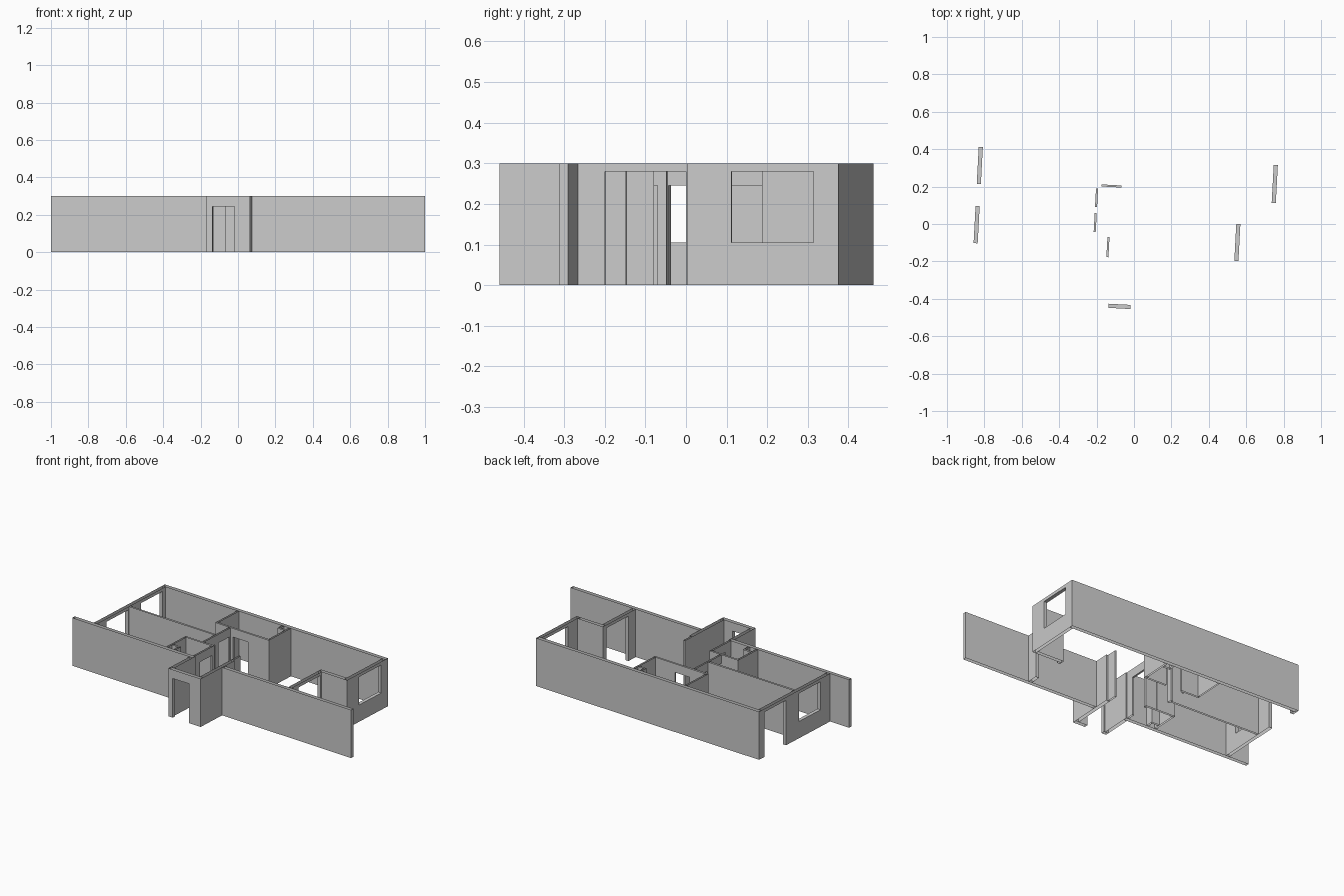
import bpy, bmesh, math

cube = bpy.data.objects.get("Cube")
if cube:
    bpy.data.objects.remove(cube, do_unlink=True)

HEIGHT = 0.30      # wall height
SILL = 0.105       # window sill
OUTER_HEAD = 0.28  # head of openings in outer walls
INNER_HEAD = 0.245 # head of inner doors
TURN = math.radians(-3.07)

plaster = bpy.data.materials.new("grey_plaster")
plaster.use_nodes = True
grey = (0.6, 0.6, 0.6, 1)
plaster.diffuse_color = grey
plaster.node_tree.nodes["Principled BSDF"].inputs["Base Color"].default_value = grey


def wall(name, x0, x1, y0, y1, opening=None, ends=(True, True)):
    """Hollow wall, open above and below; opening = (start, end, bottom, top)."""
    along_x = (x1 - x0) > (y1 - y0)
    a0, a1, b0, b1 = (x0, x1, y0, y1) if along_x else (y0, y1, x0, x1)
    bm = bmesh.new()

    def quad(*pts):
        verts = [bm.verts.new((a, b, z) if along_x else (b, a, z)) for a, b, z in pts]
        bm.faces.new(verts)

    def cross_face(a, low, high):
        quad((a, b0, low), (a, b1, low), (a, b1, high), (a, b0, high))

    def level_face(s, e, z):
        quad((s, b0, z), (e, b0, z), (e, b1, z), (s, b1, z))

    # Both long sides, in cells around the opening
    s, e, low, high = opening or (a0, a0, 0, 0)
    cuts = sorted({a0, s, e, a1})
    levels = sorted({0, low, high, HEIGHT})
    for c0, c1 in zip(cuts, cuts[1:]):
        for z0, z1 in zip(levels, levels[1:]):
            if opening and s <= c0 < e and low <= z0 < high:
                continue
            for b in (b0, b1):
                quad((c0, b, z0), (c1, b, z0), (c1, b, z1), (c0, b, z1))

    # Reveals of the opening
    if opening:
        cross_face(s, low, high)
        cross_face(e, low, high)
        level_face(s, e, high)
        if low > 0:
            level_face(s, e, low)

    # End caps
    for a, capped in zip((a0, a1), ends):
        if capped:
            for z0, z1 in zip(levels, levels[1:]):
                cross_face(a, z0, z1)

    bmesh.ops.remove_doubles(bm, verts=bm.verts, dist=0.0001)
    bmesh.ops.recalc_face_normals(bm, faces=bm.faces)
    mesh = bpy.data.meshes.new(name)
    bm.to_mesh(mesh)
    bm.free()
    mesh.materials.append(plaster)
    obj = bpy.data.objects.new(name, mesh)
    obj.rotation_euler.z = TURN
    bpy.context.collection.objects.link(obj)


def outer_door(s, e):
    return (s, e, 0, OUTER_HEAD)


def window(s, e):
    return (s, e, SILL, OUTER_HEAD)


def inner_door(s, e):
    return (s, e, 0, INNER_HEAD)


NONE = (False, False)

# Outer shell
wall("back_wall", -0.851, 0.751, 0.394, 0.4165)
wall("front_wall_left_part", -0.988, -0.122, -0.258, -0.236)
wall("front_wall_right_part", 0.088, 1.014, -0.258, -0.236, ends=(False, True))
wall("side_wall_window_half", -0.851, -0.829, -0.236, 0.06, window(-0.148, 0.052), NONE)
wall("side_wall_door_half", -0.851, -0.829, 0.06, 0.394, outer_door(0.169, 0.367), NONE)
wall("far_wall", 0.729, 0.751, 0.043, 0.394, window(0.152, 0.355), (True, False))
wall("step_wall", 0.546, 0.729, 0.043, 0.065, ends=(True, False))
wall("balcony_wall", 0.546, 0.568, -0.236, 0.043, outer_door(-0.169, 0.030), NONE)

# Entrance porch
wall("porch_front", -0.144, 0.088, -0.455, -0.433, inner_door(-0.113, 0.005))
wall("porch_left_side", -0.144, -0.122, -0.433, -0.258, ends=NONE)
wall("porch_right_side", 0.066, 0.088, -0.433, -0.143, ends=(False, True))
wall("hall_screen", 0.066, 0.077, -0.143, -0.075, ends=(False, True))

# Small washroom by the entrance, with its shaft
wall("washroom_door_wall", -0.138, -0.127, -0.236, -0.066, inner_door(-0.185, -0.077), NONE)
wall("washroom_back_wall", -0.332, -0.127, -0.066, -0.055)
wall("washroom_side_wall", -0.332, -0.321, -0.236, -0.066, ends=NONE)
wall("washroom_shaft_side", -0.276, -0.265, -0.236, -0.196, ends=NONE)
wall("washroom_shaft_front", -0.321, -0.265, -0.196, -0.185, ends=(False, True))

# Room divider and hall wall with two doors
wall("room_divider", -0.829, -0.213, 0.058, 0.069, ends=NONE)
wall("hall_wall_front", -0.213, -0.202, -0.055, 0.064, inner_door(-0.061 + 0.007, 0.048), NONE)
wall("hall_wall_back", -0.213, -0.202, 0.064, 0.191, inner_door(0.079, 0.180), NONE)

# Kitchen box at the back, with its shaft
wall("kitchen_door_wall", -0.312, 0.072, 0.191, 0.202, inner_door(-0.185, -0.078))
wall("kitchen_left_wall", -0.312, -0.301, 0.202, 0.394, ends=NONE)
wall("kitchen_right_wall", 0.061, 0.072, 0.202, 0.394, ends=NONE)
wall("kitchen_shaft_side", 0.010, 0.021, 0.361, 0.394, ends=NONE)
wall("kitchen_shaft_front", 0.010, 0.061, 0.350, 0.361, ends=(True, False))
